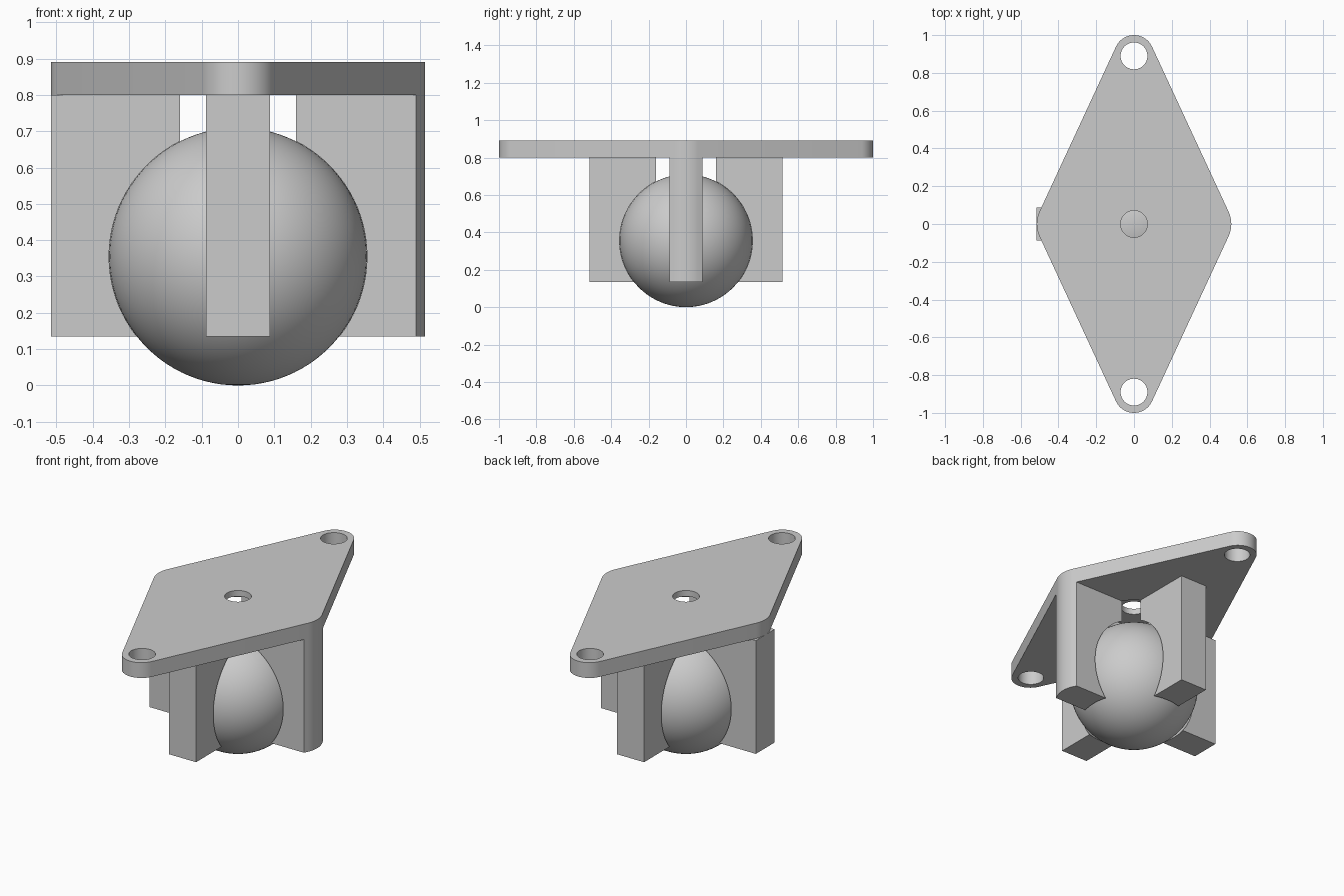
import bpy, bmesh, math
from math import cos, sin, radians

if "Cube" in bpy.data.objects:
    bpy.data.objects.remove(bpy.data.objects["Cube"])

BALL_R, SOCKET_R, BALL_Z = 0.355, 0.366, 0.355
PLATE_LOW, PLATE_TOP = 0.80, 0.89
FIN_LOW, FIN_HALF, REACH = 0.135, 0.088, 0.515
TILT = 24.9                       # angle of the plate's side normals
TIP_Y, TIP_R, SIDE_R = 0.895, 0.105, 0.156

grey = bpy.data.materials.new("light grey")
grey.diffuse_color = (0.6, 0.6, 0.6, 1)
grey.use_nodes = True
grey.node_tree.nodes["Principled BSDF"].inputs["Base Color"].default_value = grey.diffuse_color


def arc(cx, cy, r, a0, a1, n=16):
    return [(cx + r * cos(radians(a0 + (a1 - a0) * i / n)),
             cy + r * sin(radians(a0 + (a1 - a0) * i / n))) for i in range(n + 1)]


def prism(name, outline, z0, z1):
    bm = bmesh.new()
    face = bm.faces.new([bm.verts.new((x, y, z0)) for x, y in outline])
    top = bmesh.ops.extrude_face_region(bm, geom=[face])["geom"]
    bmesh.ops.translate(bm, vec=(0, 0, z1 - z0),
                        verts=[v for v in top if isinstance(v, bmesh.types.BMVert)])
    bmesh.ops.recalc_face_normals(bm, faces=bm.faces)
    return finish(name, bm)


def sphere(name, r):
    bm = bmesh.new()
    bmesh.ops.create_uvsphere(bm, u_segments=96, v_segments=48, radius=r)
    bmesh.ops.translate(bm, vec=(0, 0, BALL_Z), verts=bm.verts)
    return finish(name, bm)


def finish(name, bm):
    mesh = bpy.data.meshes.new(name)
    bm.to_mesh(mesh)
    bm.free()
    obj = bpy.data.objects.new(name, mesh)
    bpy.context.collection.objects.link(obj)
    mesh.materials.append(grey)
    return obj


def cut(obj, cutters):
    for c in cutters:
        mod = obj.modifiers.new("cut", 'BOOLEAN')
        mod.operation, mod.solver, mod.object = 'DIFFERENCE', 'EXACT', c
    bpy.context.view_layer.objects.active = obj
    for mod in list(obj.modifiers):
        bpy.ops.object.modifier_apply(modifier=mod.name)


def circle(x, y, r):
    return arc(x, y, r, 0, 360, 64)[:-1]


# cutters: ball socket, wide bore from below, three through holes
socket = sphere("socket_cutter", SOCKET_R)
bore = prism("bore_cutter", circle(0, 0, 0.183), 0.4, 0.855)
holes = [prism("hole_cutter", circle(0, y, 0.071), 0.7, 1.0) for y in (-0.89, 0, 0.89)]

# diamond mounting plate with rounded corners
side_x = REACH - SIDE_R
outline = (arc(side_x, 0, SIDE_R, -TILT, TILT) + arc(0, TIP_Y, TIP_R, TILT, 180 - TILT)
           + arc(-side_x, 0, SIDE_R, 180 - TILT, 180 + TILT)
           + arc(0, -TIP_Y, TIP_R, 180 + TILT, 360 - TILT))
plate = prism("mounting_plate", outline, PLATE_LOW, PLATE_TOP)
cut(plate, [bore] + holes)

# four fins gripping the ball; the right one follows the plate edge
parts = [plate]
for i, name in enumerate(("right_fin", "back_fin", "left_fin", "front_fin")):
    if i == 0:
        outer = ([(0.49, -FIN_HALF)] + arc(side_x, 0, SIDE_R, -TILT, TILT)
                 + [(0.49, FIN_HALF)])
    else:
        outer = [(REACH, -FIN_HALF), (REACH, FIN_HALF)]
    a = i * math.pi / 2
    plan = [(0.1, -FIN_HALF)] + outer + [(0.1, FIN_HALF)]
    plan = [(x * cos(a) - y * sin(a), x * sin(a) + y * cos(a)) for x, y in plan]
    fin = prism(name, plan, FIN_LOW, PLATE_LOW)
    cut(fin, [socket, bore])
    parts.append(fin)

# loose ball
parts.append(sphere("ball", BALL_R))

for c in [socket, bore] + holes:
    bpy.data.objects.remove(c)
for obj in parts:
    bpy.ops.object.select_all(action='DESELECT')
    obj.select_set(True)
    bpy.context.view_layer.objects.active = obj
    bpy.ops.object.shade_smooth_by_angle(angle=radians(25))
